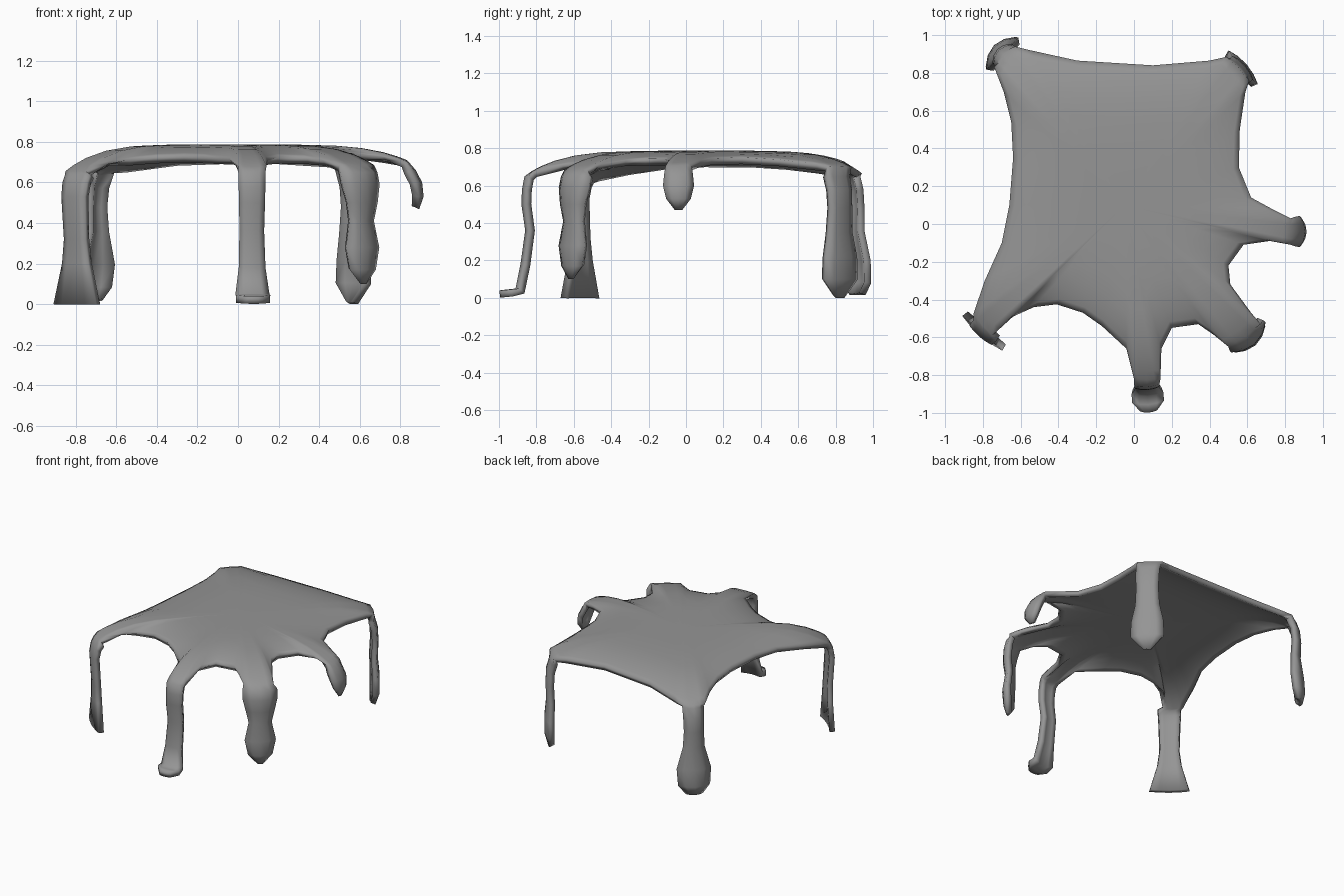
import bpy
import bmesh
import math
from mathutils import Vector

cube = bpy.data.objects.get("Cube")
if cube:
    bpy.data.objects.remove(cube, do_unlink=True)

CENTRE = Vector((-.05, .1))
HIGHEST = Vector((.02, .15))
TOP = .787
ACROSS = (-1, -.55, 0, .55, 1)   # points across each drip


def rim_drop(p):
    """How far the rim hangs below the flat top."""
    return .115 * (p - HIGHEST).length_squared


# Scalloped rim between the drips, counter-clockwise. Each stretch starts at
# the far side of one drip's neck and ends at the near side of the next.
rim_stretches = {
    "front_edge": [(-.75, -.59), (-.64, -.49), (-.53, -.44), (-.41, -.425),
                   (-.27, -.47), (-.17, -.54), (-.04, -.66), (0, -.82)],
    "front_left_edge": [(.14, -.82), (.145, -.66), (.2, -.55), (.34, -.53),
                        (.42, -.585), (.5, -.65)],
    "left_notch": [(.67, -.53), (.62, -.47), (.51, -.32), (.5, -.22),
                   (.58, -.11), (.72, -.09), (.83, -.11)],
    "left_edge": [(.83, .03), (.73, .08), (.62, .14), (.555, .3),
                  (.56, .5), (.59, .7), (.61, .76)],
    "back_edge": [(.49, .885), (.4, .865), (.1, .84), (-.3, .865),
                  (-.55, .92), (-.63, .94)],
    "right_edge": [(-.74, .83), (-.69, .7), (-.65, .54), (-.64, .35),
                   (-.66, .1), (-.7, -.1), (-.79, -.3), (-.85, -.475)],
}

# Drip after each stretch: base point, outward angle, roundness, then rows
# going down as (distance outwards, height, half width).
drips = {
    "front_edge": ((.068, -.85), 274, .2, [
        (.008, .65, .067), (.022, .58, .066), (.025, .5, .064),
        (.005, .36, .061), (.03, .18, .066), (.055, .05, .084),
        (.1, .045, .085), (.145, .04, .045)]),
    "front_left_edge": ((.605, -.6), 311, .4, [
        (.015, .65, .12), (.03, .59, .122), (.035, .5, .1),
        (.025, .41, .08), (.04, .28, .108), (.035, .17, .085),
        (.025, .1, .02)]),
    "left_notch": ((.84, -.04), 0, .35, [
        (.025, .66, .077), (.055, .6, .083), (.065, .53, .066),
        (.05, .47, .02)]),
    "left_edge": ((.555, .81), 41, .2, [
        (.015, .65, .083), (.035, .58, .082), (.04, .48, .078),
        (.035, .35, .085), (.045, .22, .112), (.045, .1, .118),
        (.025, 0, .03)]),
    "back_edge": ((-.685, .89), 135, .45, [
        (.005, .65, .075), (.03, .58, .073), (.04, .48, .07),
        (.035, .36, .076), (.05, .2, .12), (.06, .08, .112),
        (.055, .015, .06)]),
    "right_edge": ((-.8, -.575), 229, .12, [
        (-.01, .64, .082), (.012, .6, .08), (.025, .53, .076),
        (.012, .32, .07), (.01, .2, .085), (.015, 0, .14)]),
}


def rounded_row(middle, out, half_width, roundness):
    """Points across a drip, bowed outwards in the middle."""
    side = Vector((-out.y, out.x))
    return [middle + half_width * (side * k + out * roundness * (.4 - k * k))
            for k in ACROSS]


# Join the stretches into one rim, with a bowed neck at each drip
rim = []
necks = {}
names = list(rim_stretches)
for i, name in enumerate(names):
    stretch = [Vector(p) for p in rim_stretches[name]]
    rim.extend(stretch)
    necks[name] = len(rim) - 1
    near = stretch[-1]
    far = Vector(rim_stretches[names[(i + 1) % len(names)]][0])
    across = far - near
    out = Vector((across.y, -across.x)).normalized()
    bow = rounded_row((near + far) / 2, out, across.length / 2, .2)
    rim.extend(bow[1:-1])

bm = bmesh.new()
count = len(rim)

# Nearly flat sheet that rolls over towards its rim
middle = bm.verts.new((*CENTRE, TOP))
inner = None
for scale in (.35, .6, .75, .87, .95, 1):
    ring = []
    for p in rim:
        q = CENTRE.lerp(p, scale)
        ring.append(bm.verts.new((q.x, q.y, TOP - rim_drop(p) * scale ** 5)))
    for i in range(count):
        j = (i + 1) % count
        if inner is None:
            bm.faces.new((middle, ring[i], ring[j]))
        else:
            bm.faces.new((inner[i], ring[i], ring[j], inner[j]))
    inner = ring

# Hanging drips, each grown from its neck
for name, (base, angle, roundness, rows) in drips.items():
    above = [inner[(necks[name] + k) % count] for k in range(len(ACROSS))]
    turn = math.radians(angle)
    out = Vector((math.cos(turn), math.sin(turn)))
    for distance, height, half_width in rows:
        points = rounded_row(Vector(base) + out * distance, out,
                             half_width, roundness)
        row = [bm.verts.new((p.x, p.y, height)) for p in points]
        for k in range(len(row) - 1):
            bm.faces.new((above[k], row[k], row[k + 1], above[k + 1]))
        above = row

bm.normal_update()
mesh = bpy.data.meshes.new("dripping_sheet")
bm.to_mesh(mesh)
bm.free()
sheet = bpy.data.objects.new("dripping_sheet", mesh)
bpy.context.collection.objects.link(sheet)

# Plain grey material
grey = bpy.data.materials.new("plain_grey")
grey.use_nodes = True
colour = (.3, .3, .3, 1)
grey.diffuse_color = colour
grey.node_tree.nodes["Principled BSDF"].inputs["Base Color"].default_value = colour
mesh.materials.append(grey)

# Give the sheet its thickness, then smooth it all over like poured liquid
for other in bpy.context.selected_objects:
    other.select_set(False)
sheet.select_set(True)
bpy.context.view_layer.objects.active = sheet
shell = sheet.modifiers.new("thickness", 'SOLIDIFY')
shell.thickness = .038
shell.offset = -1
bpy.ops.object.modifier_apply(modifier=shell.name)
bpy.ops.object.shade_smooth()
